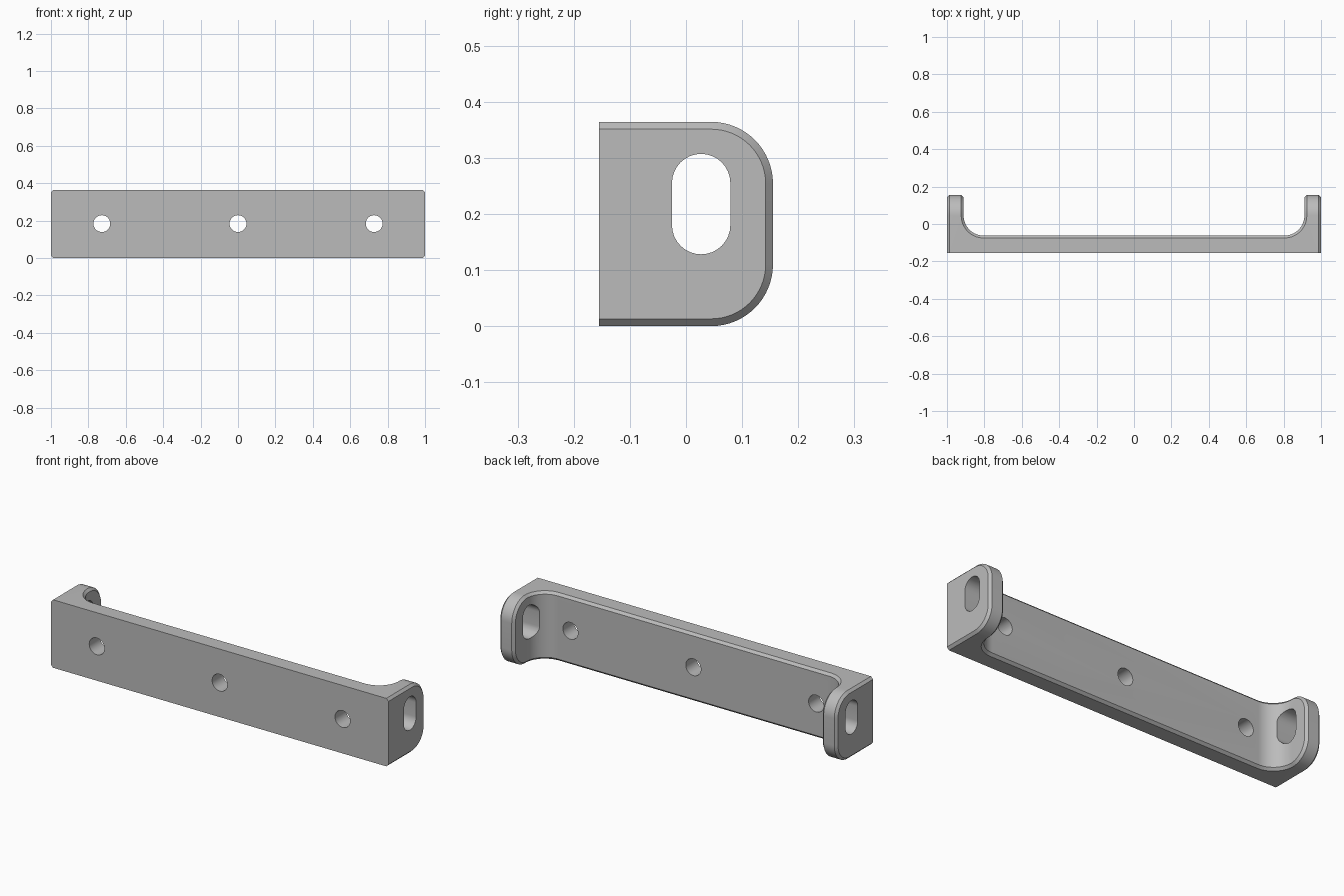
import bpy, bmesh, math
from mathutils import Vector

cube = bpy.data.objects.get("Cube")
if cube:
    bpy.data.objects.remove(cube)

HALF_D, HEIGHT, WALL_Y, WALL_X = 0.155, 0.364, -0.062, 0.911
FILLET = 0.107
CORNER = 0.11
CHAMFER = 0.013

grey = bpy.data.materials.new("grey metal")
grey.use_nodes = True
colour = (0.5, 0.5, 0.5, 1)
grey.diffuse_color = colour
grey.node_tree.nodes["Principled BSDF"].inputs["Base Color"].default_value = colour


def arc(cx, cy, r, start, end, steps=16):
    angles = [math.radians(start + (end - start) * i / steps) for i in range(steps + 1)]
    return [(cx + r * math.cos(a), cy + r * math.sin(a)) for a in angles]


def prism(name, profile, place, sweep):
    """Extrude a 2D profile, placed in space by a function, along a vector."""
    bm = bmesh.new()
    face = bm.faces.new([bm.verts.new(place(*p)) for p in profile])
    top = bmesh.ops.extrude_face_region(bm, geom=[face])["geom"]
    bmesh.ops.translate(bm, vec=Vector(sweep),
                        verts=[v for v in top if isinstance(v, bmesh.types.BMVert)])
    bmesh.ops.recalc_face_normals(bm, faces=bm.faces)
    mesh = bpy.data.meshes.new(name)
    bm.to_mesh(mesh)
    bm.free()
    mesh.materials.append(grey)
    obj = bpy.data.objects.new(name, mesh)
    bpy.context.collection.objects.link(obj)
    return obj


def boolean(target, cutter, operation):
    """Apply a boolean, then remove the helper."""
    mod = target.modifiers.new(operation, 'BOOLEAN')
    mod.operation, mod.object, mod.solver = operation, cutter, 'EXACT'
    bpy.context.view_layer.objects.active = target
    bpy.ops.object.modifier_apply(modifier=mod.name)
    bpy.data.objects.remove(cutter)


# U-shaped bracket outline seen from above, with filleted inner corners
inner = arc(WALL_X - FILLET, WALL_Y + FILLET, FILLET, -90, 0)
half = inner + [(WALL_X, HALF_D), (1, HALF_D), (1, -HALF_D)]
outline = half + [(-x, y) for x, y in reversed(half)]
bracket = prism("bracket", outline, lambda x, y: (x, y, 0), (0, 0, HEIGHT))

# Rounded free corners of the end tabs
cy = HALF_D - CORNER
side = ([(-HALF_D, 0)] + arc(cy, CORNER, CORNER, -90, 0)
        + arc(cy, HEIGHT - CORNER, CORNER, 0, 90) + [(-HALF_D, HEIGHT)])
boolean(bracket, prism("side_shape", side, lambda y, z: (-1.2, y, z), (2.4, 0, 0)), 'INTERSECT')

# Chamfer every sharp edge that does not lie on the front face
bm = bmesh.new()
bm.from_mesh(bracket.data)
bmesh.ops.remove_doubles(bm, verts=bm.verts, dist=0.0005)
bmesh.ops.dissolve_limit(bm, angle_limit=0.005, verts=bm.verts, edges=bm.edges)
sharp = [e for e in bm.edges
         if len(e.link_faces) == 2 and e.calc_face_angle() > 1
         and max(v.co.y for v in e.verts) > 0.001 - HALF_D]
bmesh.ops.bevel(bm, geom=sharp, offset=CHAMFER, offset_type='OFFSET', segments=1,
                affect='EDGES', profile=0.5, clamp_overlap=False)
bm.to_mesh(bracket.data)
bm.free()

# Three round screw holes through the long plate
for x in (-0.728, 0, 0.728):
    ring = arc(x, 0.184, 0.045, 0, 360, 32)[:-1]
    boolean(bracket, prism("screw_hole", ring, lambda x, z: (x, -0.3, z), (0, 0.5, 0)), 'DIFFERENCE')

# Oblong slot through each end tab
slot = arc(0.027, 0.255, 0.052, 0, 180) + arc(0.027, 0.18, 0.052, 180, 360)
for x in (-1.1, 0.7):
    boolean(bracket, prism("tab_slot", slot, lambda y, z: (x, y, z), (0.4, 0, 0)), 'DIFFERENCE')

# Smooth curved walls, crisp chamfers
bpy.ops.object.select_all(action='DESELECT')
bracket.select_set(True)
bpy.context.view_layer.objects.active = bracket
bpy.ops.object.shade_smooth_by_angle(angle=math.radians(25))
